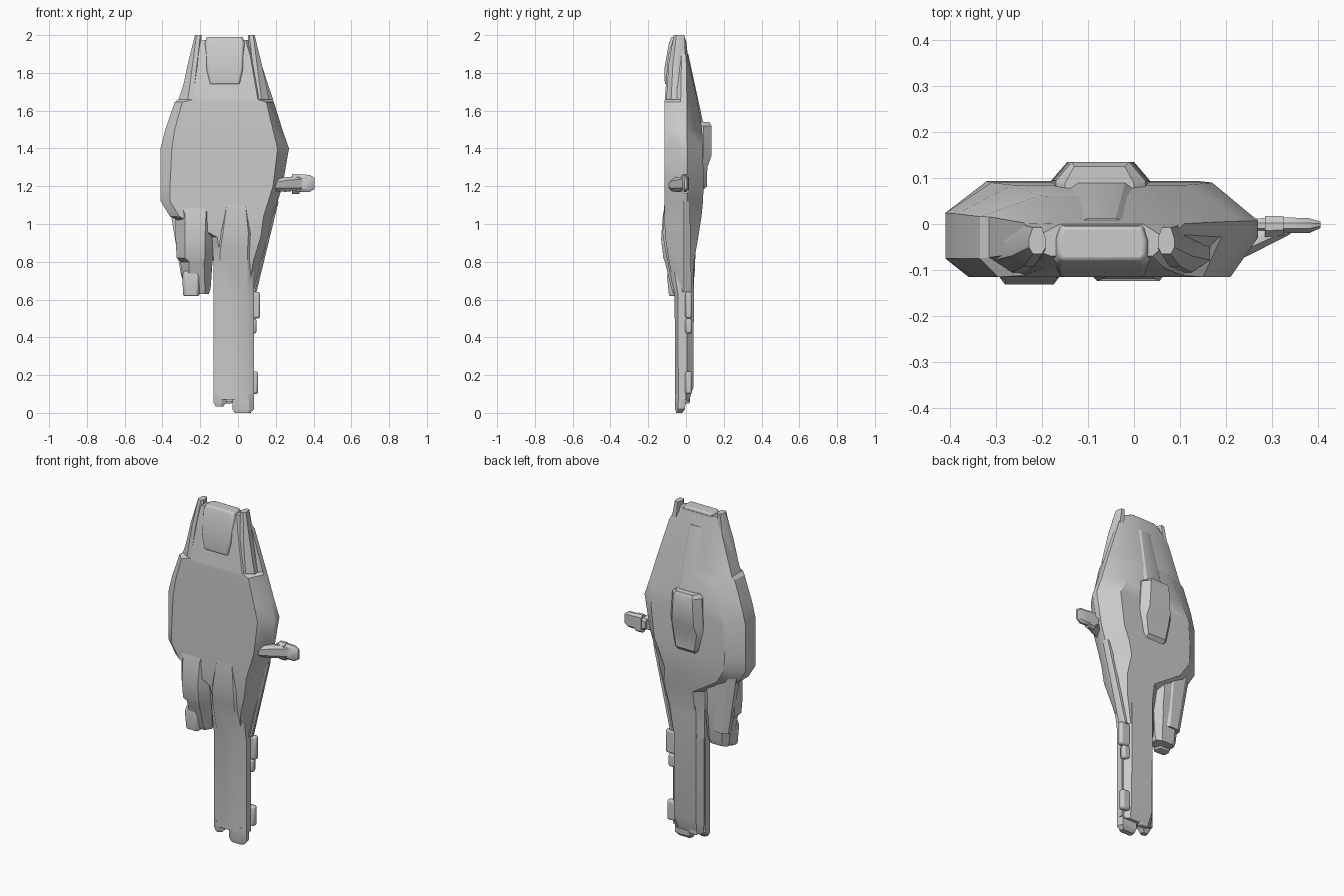
import bpy, bmesh, math


def finish(name, bm, bevel=0.0):
    bmesh.ops.recalc_face_normals(bm, faces=bm.faces)
    mesh = bpy.data.meshes.new(name)
    bm.to_mesh(mesh)
    bm.free()
    ob = bpy.data.objects.new(name, mesh)
    bpy.context.collection.objects.link(ob)
    if bevel:
        mod = ob.modifiers.new("soft_edges", 'BEVEL')
        mod.width = bevel
        mod.segments = 2
        mod.limit_method = 'ANGLE'
    bpy.ops.object.select_all(action='DESELECT')
    ob.select_set(True)
    bpy.context.view_layer.objects.active = ob
    bpy.ops.object.shade_smooth_by_angle(angle=math.radians(30))
    return ob


def loft(name, rows, left=0.65, right=0.25, along_x=False, bevel=0.0):
    """Row: position, low/high side, front y, back y, front inset, back inset."""
    bm = bmesh.new()
    rings = []
    for t, a, b, yf, yb, fi, bi in rows:
        # side walls sit between front and back chamfers
        mid = 0.0 if yf < 0 < yb else (yf + yb) / 2
        ring = [(a, mid + (yf - mid) * left), (a + fi, yf), (b - fi, yf),
                (b, mid + (yf - mid) * right), (b, mid + (yb - mid) * right * 0.3),
                (b - bi, yb), (a + bi, yb), (a, mid + (yb - mid) * left * 0.4)]
        rings.append([bm.verts.new((t, y, s) if along_x else (s, y, t)) for s, y in ring])
    for r, q in zip(rings, rings[1:]):
        for i in range(8):
            j = (i + 1) % 8
            bm.faces.new((r[i], r[j], q[j], q[i]))
    bm.faces.new(rings[0])
    bm.faces.new(rings[-1])
    return finish(name, bm, bevel)


def box(name, x, y, z, bevel=0.006):
    bm = bmesh.new()
    bmesh.ops.create_cube(bm, size=1)
    for v in bm.verts:
        for k, (lo, hi) in enumerate((x, y, z)):
            v.co[k] = (lo + hi) / 2 + v.co[k] * (hi - lo)
    return finish(name, bm, bevel)


# Main hull, with a small step in the cheeks at z 1.65
loft("main_hull", [
    (1.975, -0.21, 0.07, -0.07, 0.0, 0.03, 0.05),
    (1.89, -0.24, 0.11, -0.095, 0.01, 0.045, 0.08),
    (1.66, -0.315, 0.185, -0.112, 0.06, 0.08, 0.13),
    (1.645, -0.335, 0.19, -0.115, 0.062, 0.04, 0.13),
    (1.50, -0.385, 0.235, -0.115, 0.085, 0.05, 0.12),
    (1.40, -0.41, 0.27, -0.115, 0.09, 0.06, 0.10),
    (1.20, -0.41, 0.235, -0.115, 0.093, 0.05, 0.09),
    (1.12, -0.41, 0.21, -0.115, 0.09, 0.05, 0.10),
    (1.04, -0.36, 0.185, -0.115, 0.082, 0.05, 0.10),
    (0.93, -0.15, 0.16, -0.11, 0.065, 0.04, 0.06),
    (0.80, -0.13, 0.12, -0.09, 0.042, 0.04, 0.04),
    (0.64, -0.13, 0.085, -0.055, 0.038, 0.03, 0.03)])

# Nose: two prongs with a rounded panel between them
for side, s in (("left", -1), ("right", 1)):
    c = -0.07
    lo, hi = sorted((c + s * 0.122, c + s * 0.158))
    lo2, hi2 = sorted((c + s * 0.13, c + s * 0.235))
    loft("nose_prong_" + side, [
        (2.0, lo, hi, -0.065, -0.008, 0.008, 0.008),
        (1.85, min(lo, lo2 + 0.04), max(hi, hi2 - 0.04), -0.092, 0.0, 0.025, 0.02),
        (1.66, lo2, hi2, -0.105, 0.0, 0.04, 0.03)], 0.5, 0.5)
loft("nose_panel", [
    (1.99, -0.165, 0.025, -0.078, -0.006, 0.01, 0.01),
    (1.96, -0.175, 0.035, -0.09, 0.0, 0.01, 0.01),
    (1.82, -0.175, 0.035, -0.115, 0.01, 0.015, 0.02),
    (1.74, -0.16, 0.02, -0.112, 0.02, 0.015, 0.02)], 0.7, 0.7, bevel=0.006)

# Spine and raised back housing
loft("back_spine", [
    (1.90, -0.13, -0.01, -0.02, 0.012, 0.01, 0.03),
    (1.55, -0.17, 0.03, 0.0, 0.088, 0.01, 0.05),
    (1.50, -0.18, 0.035, 0.0, 0.093, 0.01, 0.05)], 0.5, 0.5)
loft("back_housing", [
    (1.54, -0.15, 0.0, 0.05, 0.125, 0.0, 0.02),
    (1.52, -0.17, 0.025, 0.05, 0.135, 0.0, 0.035),
    (1.36, -0.18, 0.035, 0.05, 0.135, 0.0, 0.035),
    (1.30, -0.18, 0.035, 0.05, 0.113, 0.0, 0.03),
    (1.20, -0.16, 0.02, 0.05, 0.110, 0.0, 0.03),
    (1.18, -0.15, 0.01, 0.05, 0.092, 0.0, 0.02)], 0.1, 0.1)

# Tail boom: rounded front keel, back keel and two end lobes
loft("boom_front", [
    (1.10, -0.09, 0.07, -0.115, 0.0, 0.03, 0.0),
    (0.95, -0.11, 0.085, -0.124, 0.0, 0.03, 0.0),
    (0.85, -0.13, 0.085, -0.108, 0.0, 0.035, 0.0),
    (0.62, -0.13, 0.085, -0.06, 0.0, 0.035, 0.0),
    (0.07, -0.13, 0.085, -0.058, 0.0, 0.035, 0.0)], 0.4, 0.4)
loft("boom_back", [
    (0.95, -0.12, 0.09, -0.02, 0.06, 0.0, 0.03),
    (0.80, -0.125, 0.08, -0.02, 0.042, 0.0, 0.03),
    (0.14, -0.125, 0.08, -0.02, 0.04, 0.0, 0.03),
    (0.06, -0.115, 0.07, -0.02, 0.015, 0.0, 0.03)], 0.4, 0.4)
for name, a, b, end in (("left", -0.13, -0.06, 0.035), ("right", -0.03, 0.085, 0.0)):
    loft("boom_tip_" + name, [
        (0.10, a, b, -0.058, 0.0, 0.03, 0.01),
        (end + 0.02, a, b, -0.057, -0.005, 0.025, 0.01),
        (end, a + 0.012, b - 0.018, -0.052, -0.02, 0.015, 0.01)], 0.4, 0.4)
box("boom_end_stub", (-0.085, -0.03), (-0.01, 0.02), (0.05, 0.12))

# Left engine pod with nozzle
loft("engine_pod", [
    (1.15, -0.36, -0.12, -0.10, 0.05, 0.04, 0.05),
    (1.05, -0.33, -0.12, -0.122, 0.05, 0.05, 0.05),
    (0.92, -0.33, -0.125, -0.132, 0.048, 0.05, 0.05),
    (0.82, -0.325, -0.13, -0.12, 0.042, 0.045, 0.04),
    (0.80, -0.305, -0.135, -0.112, 0.04, 0.045, 0.04),
    (0.66, -0.29, -0.145, -0.078, 0.03, 0.03, 0.03),
    (0.63, -0.28, -0.155, -0.065, 0.02, 0.02, 0.03)], 0.5, 0.5)
loft("pod_nozzle", [
    (0.75, -0.29, -0.205, -0.095, -0.02, 0.012, 0.01),
    (0.72, -0.295, -0.20, -0.10, -0.02, 0.012, 0.01),
    (0.62, -0.29, -0.205, -0.09, -0.03, 0.012, 0.01)], 0.5, 0.5, bevel=0.005)
# Thin overlapping plate on the back of the pod
loft("pod_back_plate", [
    (1.08, -0.36, -0.20, 0.0, 0.06, 0.0, 0.04),
    (0.72, -0.30, -0.19, 0.0, 0.045, 0.0, 0.03)], 0.5, 0.5)

# Right flank strip and boom side boxes
loft("flank_strip", [
    (1.12, 0.17, 0.215, -0.02, 0.02, 0.01, 0.012),
    (0.64, 0.06, 0.098, -0.02, 0.03, 0.01, 0.012)], 0.5, 0.5)
for i, (xr, z0, z1) in enumerate(((0.117, 0.50, 0.64), (0.098, 0.42, 0.50), (0.107, 0.10, 0.22))):
    box("boom_side_box_%d" % i, (0.05, xr), (-0.004, 0.032), (z0, z1), 0.012)

# Cockpit arm reaching out from the right side
loft("cockpit_arm", [
    (0.15, 1.19, 1.215, -0.11, -0.05, 0.005, 0.01),
    (0.20, 1.175, 1.235, -0.09, -0.03, 0.015, 0.01),
    (0.25, 1.17, 1.25, -0.068, -0.005, 0.02, 0.015),
    (0.34, 1.18, 1.25, -0.022, 0.008, 0.012, 0.01)], 0.5, 0.5, along_x=True)
loft("cockpit_collar", [
    (0.285, 1.16, 1.265, -0.028, 0.017, 0.015, 0.012),
    (0.325, 1.16, 1.265, -0.026, 0.017, 0.015, 0.012)], 0.5, 0.5, along_x=True)
loft("cockpit_pod", [
    (0.26, 1.185, 1.245, -0.02, 0.012, 0.012, 0.01),
    (0.33, 1.17, 1.262, -0.02, 0.014, 0.015, 0.012),
    (0.38, 1.17, 1.26, -0.02, 0.013, 0.015, 0.012),
    (0.405, 1.185, 1.245, -0.009, 0.005, 0.012, 0.01)], 0.5, 0.5, along_x=True)
